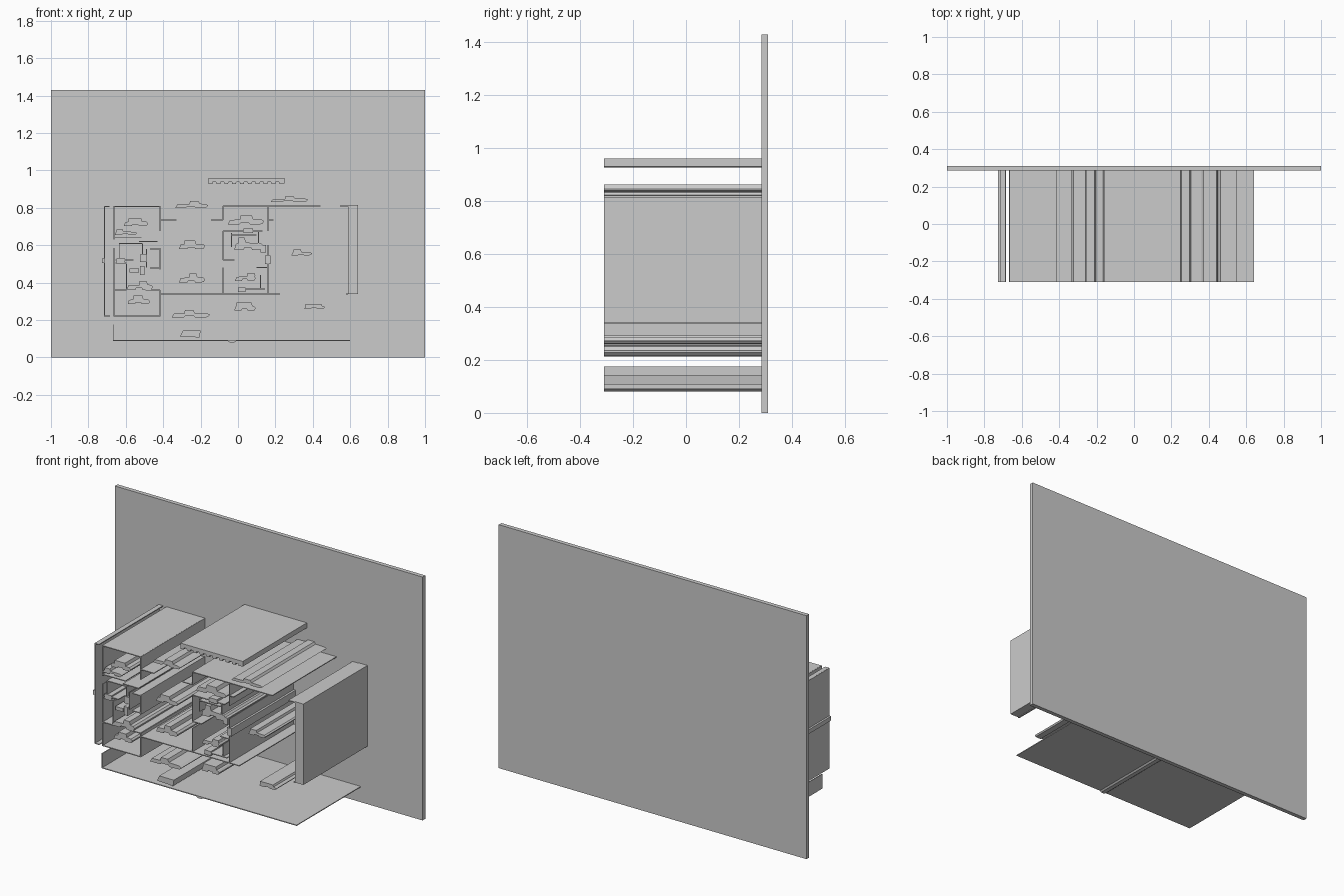
import bpy, bmesh

FRONT, BACK = -0.31, 0.285
T = 0.005  # thin wall thickness


def add_prism(bm, pts, y0=FRONT, y1=BACK):
    """Extrude an x-z outline along y."""
    a = [bm.verts.new((x, y0, z)) for x, z in pts]
    b = [bm.verts.new((x, y1, z)) for x, z in pts]
    n = len(pts)
    bm.faces.new(a)
    bm.faces.new(b[::-1])
    for i in range(n):
        j = (i + 1) % n
        bm.faces.new((a[j], a[i], b[i], b[j]))


def build(name, outlines, y0=FRONT, y1=BACK):
    bm = bmesh.new()
    for pts in outlines:
        add_prism(bm, pts, y0, y1)
    bmesh.ops.recalc_face_normals(bm, faces=bm.faces)
    me = bpy.data.meshes.new(name)
    bm.to_mesh(me)
    bm.free()
    ob = bpy.data.objects.new(name, me)
    bpy.context.collection.objects.link(ob)
    return ob


def rect(x0, z0, x1, z1):
    return [(x0, z0), (x1, z0), (x1, z1), (x0, z1)]


def across(z, x0, x1):
    return rect(x0, z - T / 2, x1, z + T / 2)


def upright(x, z0, z1):
    return rect(x - T / 2, z0, x + T / 2, z1)


def stepped(x0, z0, x1, z1, u0, u1):
    """Low slab with a raised step from u0 to u1 and a notched underside."""
    w, h = x1 - x0, z1 - z0
    uv = [(0, 0), (.32, 0), (.36, .2), (.58, .2), (.62, 0), (.94, .05), (1, .35),
          (.93, .55), (u1, .6), (u1 - .04, 1), (u0, 1), (u0 - .02, .55), (.06, .5)]
    return [(x0 + u * w, z0 + v * h) for u, v in uv]


# Back panel
build("back_panel", [rect(-1, 0, 1, 1.43)], BACK, 0.31)

# Toothed strip along the top
teeth = [(-0.157, 0.96), (-0.157, 0.927)]
for i in range(9):
    x = -0.125 + i * 0.042
    teeth += [(x - 0.012, 0.927), (x - 0.01, 0.938), (x + 0.008, 0.938), (x + 0.01, 0.927)]
teeth += [(0.248, 0.93), (0.248, 0.96)]
build("top_strip", [teeth])

# Left room shell
L, R = -0.663, -0.417
build("left_room_walls", [
    across(0.808, L, R), across(0.222, L, R),
    upright(L, 0.63, 0.81), upright(L, 0.22, 0.585),
    upright(R, 0.675, 0.81), upright(R, 0.47, 0.585), upright(R, 0.22, 0.36),
    across(0.64, L, -0.515), across(0.62, -0.53, -0.43),
    across(0.58, -0.47, R), across(0.478, -0.47, R),
    across(0.36, L, -0.595), across(0.36, -0.495, R),
    across(0.735, R, -0.33),
])

# Left room fittings
build("left_room_fittings", [
    across(0.61, -0.635, -0.51), upright(-0.635, 0.52, 0.61), upright(-0.51, 0.545, 0.61),
    across(0.52, -0.655, -0.56), upright(-0.595, 0.36, 0.5),
    across(0.505, -0.655, -0.595), upright(-0.49, 0.48, 0.58),
    rect(-0.65, 0.5, -0.605, 0.53), rect(-0.525, 0.51, -0.49, 0.55),
    rect(-0.525, 0.44, -0.5, 0.49), rect(-0.58, 0.455, -0.53, 0.475),
    stepped(-0.595, 0.36, -0.455, 0.41, .5, .8),
    stepped(-0.66, 0.655, -0.54, 0.685, .1, .4),
])

# Middle room shell
ML, MR = -0.08, 0.16
build("middle_room_walls", [
    across(0.81, ML, 0.44), across(0.735, -0.145, ML), across(0.735, MR, 0.19),
    upright(ML, 0.735, 0.81), upright(ML, 0.52, 0.675), upright(ML, 0.34, 0.48),
    upright(MR, 0.34, 0.60), upright(MR, 0.675, 0.81),
    across(0.675, ML, 0.13), across(0.34, R, 0.225),
])

# Middle room fittings
build("middle_room_fittings", [
    upright(-0.035, 0.59, 0.665), across(0.655, -0.035, 0.10), upright(0.11, 0.60, 0.675),
    across(0.52, ML, -0.02), rect(0.12, 0.56, 0.15, 0.60), rect(0.145, 0.5, 0.175, 0.545),
    across(0.48, 0.10, MR), across(0.365, 0.04, 0.145), upright(0.12, 0.36, 0.44),
    rect(0.0, 0.35, 0.04, 0.375), rect(0.03, 0.665, 0.08, 0.69),
])

# Solid block and short lip on the right
build("right_block", [rect(0.588, 0.34, 0.642, 0.815)])
build("right_lip", [across(0.81, 0.545, 0.588), across(0.34, 0.578, 0.588)])

# Left side screen with end lips and side knob
build("left_screen", [
    upright(-0.713, 0.22, 0.81), across(0.808, -0.713, -0.687),
    across(0.222, -0.713, -0.685), rect(-0.727, 0.505, -0.713, 0.53),
])

# Base shelf with end upright and small keel
build("base_shelf", [
    across(0.09, -0.667, 0.598), upright(-0.667, 0.09, 0.175),
    [(-0.055, 0.088), (-0.045, 0.08), (-0.02, 0.08), (-0.01, 0.088)],
])

# Floating stepped bars: x0, z0, x1, z1, step start, step end
bars = [
    (-0.335, 0.80, -0.16, 0.837, .45, .75), (0.175, 0.832, 0.375, 0.862, .4, .65),
    (-0.61, 0.703, -0.48, 0.745, .2, .75), (-0.315, 0.58, -0.175, 0.625, .2, .65),
    (-0.02, 0.575, 0.135, 0.64, .15, .4), (0.285, 0.545, 0.395, 0.578, .1, .5),
    (-0.315, 0.40, -0.175, 0.45, .4, .7), (-0.015, 0.41, 0.095, 0.452, .6, .98),
    (-0.59, 0.285, -0.47, 0.33, .25, .7), (-0.355, 0.213, -0.15, 0.255, .35, .6),
    (-0.02, 0.25, 0.095, 0.293, .1, .85), (0.355, 0.26, 0.465, 0.287, .05, .85),
    (-0.055, 0.71, 0.14, 0.76, .35, .7),
]
build("stepped_bars", [stepped(*b) for b in bars])
build("low_bar", [[(-0.31, 0.112), (-0.205, 0.107), (-0.2, 0.143), (-0.295, 0.143)]])
